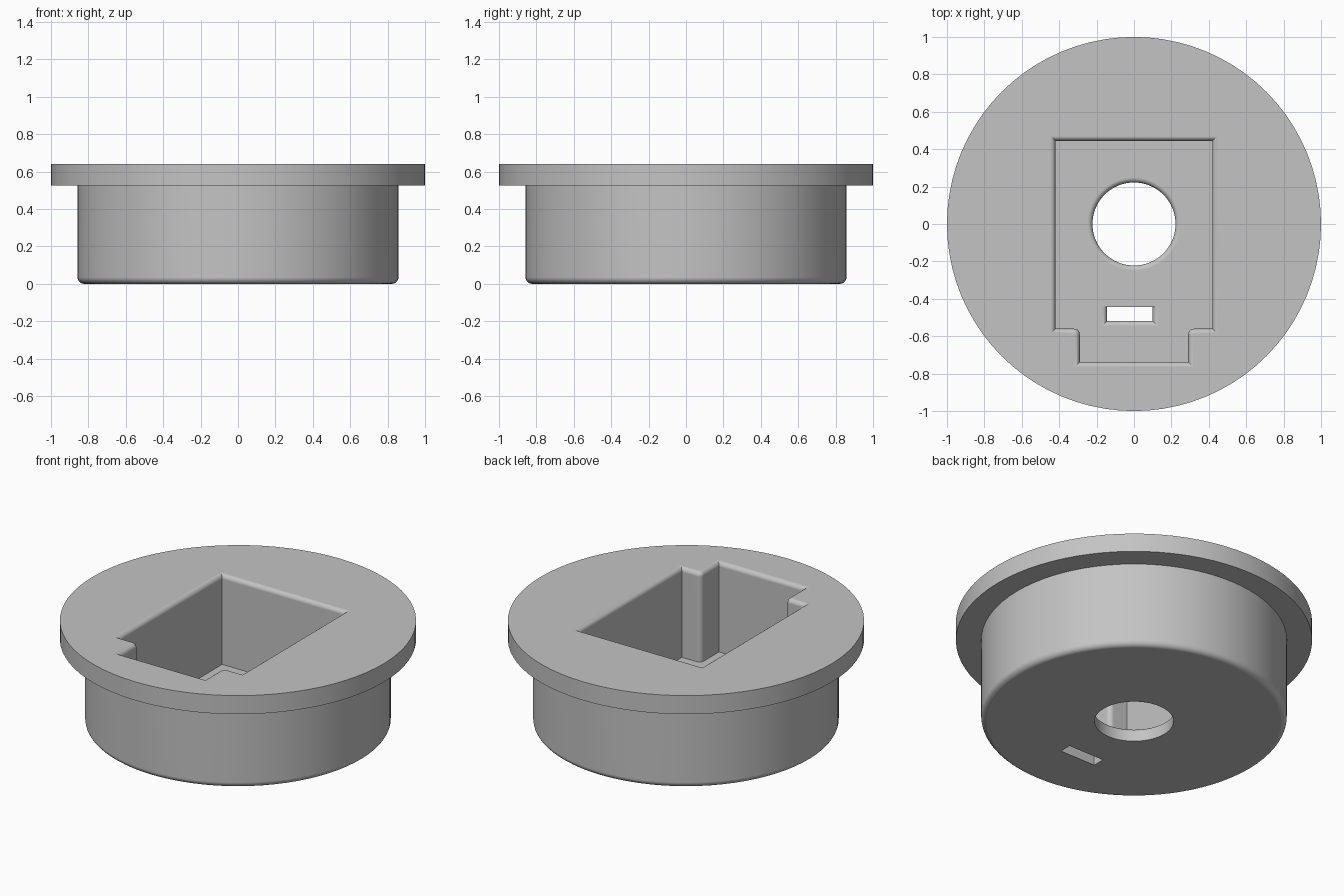
import bpy
import bmesh
from math import sin, cos, pi, radians
from mathutils import Vector

cube = bpy.data.objects.get("Cube")
if cube:
    bpy.data.objects.remove(cube, do_unlink=True)

SEGMENTS = 80
TOP, LEDGE, FLOOR = 0.64, 0.525, 0.085
FILLET = 0.027

grey = bpy.data.materials.new("light grey plastic")
grey.use_nodes = True
colour = (0.55, 0.55, 0.55, 1)
grey.diffuse_color = colour
grey.node_tree.nodes["Principled BSDF"].inputs["Base Color"].default_value = colour


def loft(name, rings):
    """Closed solid through rings of equal point count, capped at both ends."""
    bm = bmesh.new()
    loops = [[bm.verts.new(p) for p in ring] for ring in rings]
    n = len(loops[0])
    for low, high in zip(loops, loops[1:]):
        for i in range(n):
            j = (i + 1) % n
            bm.faces.new((low[i], low[j], high[j], high[i]))
    bm.faces.new(loops[0][::-1])
    bm.faces.new(loops[-1])
    bmesh.ops.recalc_face_normals(bm, faces=bm.faces)
    mesh = bpy.data.meshes.new(name)
    bm.to_mesh(mesh)
    bm.free()
    mesh.materials.append(grey)
    obj = bpy.data.objects.new(name, mesh)
    bpy.context.collection.objects.link(obj)
    return obj


def circle(r, n=SEGMENTS):
    return [(r * cos(2 * pi * i / n), r * sin(2 * pi * i / n)) for i in range(n)]


def at_height(points, z):
    return [(x, y, z) for x, y in points]


def offset(points, d):
    """Grow a counter-clockwise outline outwards with mitred corners."""
    out = []
    for i, p in enumerate(points):
        p = Vector(p)
        a = (p - Vector(points[i - 1])).normalized()
        b = (Vector(points[(i + 1) % len(points)]) - p).normalized()
        na, nb = Vector((a.y, -a.x)), Vector((b.y, -b.x))
        out.append(tuple(p + (na + nb) * (d / (1 + na.dot(nb)))))
    return out


def filleted_cutter(name, outline, bottom, top, steps=6):
    """Straight cutter that flares at its mouth; outline(d) gives the grown shape."""
    rings = [at_height(outline(0), bottom)]
    for k in range(steps + 1):
        a = pi / 2 * k / steps
        rings.append(at_height(outline(FILLET * (1 - cos(a))),
                               top - FILLET + FILLET * sin(a)))
    rings.append(at_height(outline(FILLET), top + 0.04))
    cutter = loft(name, rings)
    cutter.hide_render = True
    return cutter


# Round body with rounded bottom edge and an overhanging flange
BODY, EDGE = 0.858, 0.035
profile = [(BODY - EDGE + EDGE * sin(a), EDGE - EDGE * cos(a))
           for a in (pi / 2 * k / 6 for k in range(7))]
profile += [(BODY, LEDGE), (1, LEDGE), (1, TOP)]
body = loft("flanged_cup", [at_height(circle(r), z) for r, z in profile])

# Pocket outline: rectangle with a narrower bay at the front
W, BACK, STEP, BAY, FRONT, R = 0.42, 0.445, -0.56, 0.29, -0.738, 0.03
right_half = [(BAY, FRONT)]
right_half += [(BAY + R - R * cos(a), STEP - R + R * sin(a))
               for a in (pi / 2 * k / 6 for k in range(7))]
right_half += [(W, STEP), (W, BACK)]
pocket = right_half + [(-x, y) for x, y in reversed(right_half)]


def slot(d):
    return [(-0.144 - d, -0.519 - d), (0.1 + d, -0.519 - d),
            (0.1 + d, -0.444), (-0.144 - d, -0.444)]


cutters = [
    filleted_cutter("pocket_cutter", lambda d: offset(pocket, d), FLOOR, TOP),
    filleted_cutter("hole_cutter", lambda d: circle(0.222 + d, 64), -0.1, FLOOR),
    filleted_cutter("slot_cutter", slot, -0.1, FLOOR),
]

# Cut the pocket, the round hole and the slot
bpy.context.view_layer.objects.active = body
for cutter in cutters:
    mod = body.modifiers.new(cutter.name, "BOOLEAN")
    mod.operation, mod.solver, mod.object = "DIFFERENCE", "EXACT", cutter
    bpy.ops.object.modifier_apply(modifier=mod.name)
    bpy.data.objects.remove(cutter, do_unlink=True)

# Smooth the curved walls while keeping edges crisp
for obj in bpy.context.selected_objects:
    obj.select_set(False)
body.select_set(True)
bpy.ops.object.shade_smooth_by_angle(angle=radians(30))
weighted = body.modifiers.new("weighted_normals", "WEIGHTED_NORMAL")
weighted.keep_sharp = True
